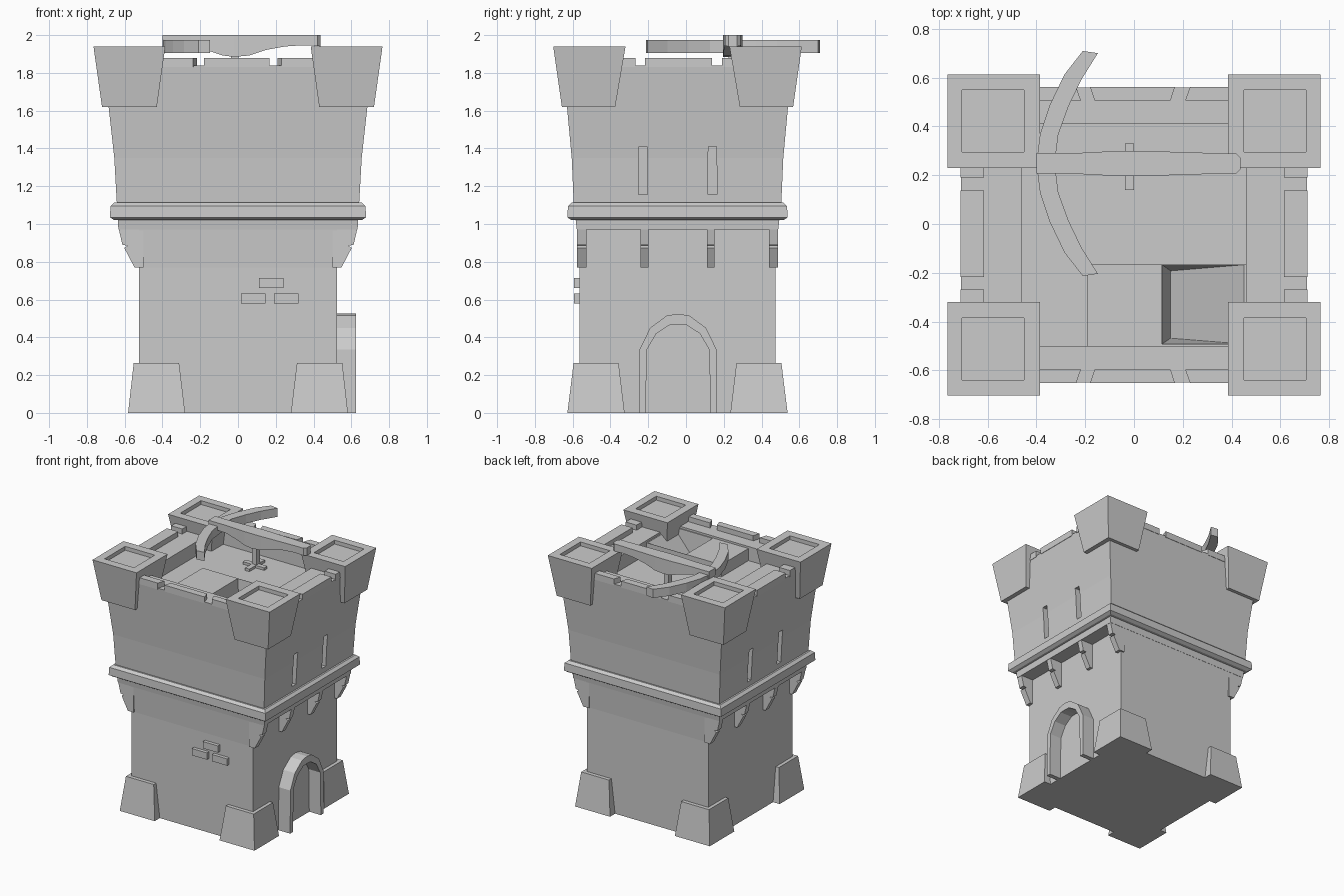
import bpy, bmesh
from mathutils import Vector

if "Cube" in bpy.data.objects:
    bpy.data.objects.remove(bpy.data.objects["Cube"])

CY = -0.045  # tower centre in y


def finish(name, bm):
    bmesh.ops.recalc_face_normals(bm, faces=bm.faces[:])
    me = bpy.data.meshes.new(name)
    bm.to_mesh(me)
    bm.free()
    ob = bpy.data.objects.new(name, me)
    bpy.context.collection.objects.link(ob)
    return ob


def loft(name, rings):
    """Closed skin through rings, each a list of points of equal count."""
    bm = bmesh.new()
    vs = [[bm.verts.new(p) for p in r] for r in rings]
    n = len(vs[0])
    for a, b in zip(vs, vs[1:]):
        for i in range(n):
            bm.faces.new((a[i], a[(i + 1) % n], b[(i + 1) % n], b[i]))
    bm.faces.new(vs[0])
    bm.faces.new(vs[-1])
    return finish(name, bm)


def rect(x0, x1, y0, y1, z):
    return [(x0, y0, z), (x1, y0, z), (x1, y1, z), (x0, y1, z)]


def centred(hx, hy, z):
    return rect(-hx, hx, CY - hy, CY + hy, z)


def box(name, x0, x1, y0, y1, z0, z1):
    return loft(name, [rect(x0, x1, y0, y1, z0), rect(x0, x1, y0, y1, z1)])


def corner(s, t, a, b, c, d, z):
    """Rectangle in corner (s, t), given distances from the tower centre."""
    return rect(s * a, s * b, CY + t * c, CY + t * d, z)


def cut(ob, cutter):
    cutter.hide_render = True
    cutter.hide_viewport = True
    cutter.display_type = 'WIRE'
    m = ob.modifiers.new("cut", 'BOOLEAN')
    m.operation = 'DIFFERENCE'
    m.solver = 'EXACT'
    m.object = cutter


# Lower and upper tower bodies; the upper one folds in to ledge and floor
loft("lower_tower", [centred(.525, .52, 0), centred(.525, .52, .77),
                     centred(.525, .533, 1.0)])
upper = loft("upper_tower", [
    centred(.633, .533, .97), centred(.637, .54, 1.03), centred(.642, .55, 1.12),
    centred(.655, .56, 1.35), centred(.685, .585, 1.62), centred(.708, .605, 1.84),
    centred(.46, .455, 1.84), centred(.46, .455, 1.73)])
loft("band", [centred(.655, .56, 1.02), centred(.678, .583, 1.035),
              centred(.675, .58, 1.095), centred(.655, .56, 1.113)])

# Corner turrets with sunken tops, and corner feet
for s in (-1, 1):
    for t in (-1, 1):
        loft("corner_turret", [
            corner(s, t, .43, .72, .33, .612, 1.62),
            corner(s, t, .385, .765, .275, .658, 1.94),
            corner(s, t, .45, .705, .34, .595, 1.94),
            corner(s, t, .45, .705, .34, .595, 1.91)])
        loft("corner_foot", [corner(s, t, .28, .582, .28, .583, 0),
                             corner(s, t, .312, .552, .312, .55, .265)])

# Low battlements: splayed on front and back, square on the sides
for t in (-1, 1):
    yo, yi = CY + t * .607, CY + t * .552
    for o0, o1, i0, i1 in ((-.5, -.237, -.5, -.218), (-.18, .168, -.162, .15),
                           (.23, .5, .21, .5)):
        loft("front_merlon", [[(o0, yo, z), (o1, yo, z), (i1, yi, z), (i0, yi, z)]
                              for z in (1.83, 1.88)])
for s in (-1, 1):
    for y0, y1 in ((-.45, -.268), (-.217, .138), (.19, .4)):
        box("side_merlon", s * .615, s * .71, y0, y1, 1.83, 1.88)

# Stair housing on the roof with a ramped opening
stair = box("stair_housing", -.19, .458, -.499, -.165, 1.7, 1.825)
hole = bmesh.new()
for p in rect(.115, .45, -.492, -.167, 1.9) + rect(.115, .45, -.492, -.167, 1.824):
    hole.verts.new(p)
hole.verts.new((.15, -.468, 1.5))
hole.verts.new((.15, -.192, 1.5))
bmesh.ops.convex_hull(hole, input=hole.verts[:])
hole = finish("stair_cutter", hole)
cut(stair, hole)
cut(upper, hole)

# Side arrow slits
for s in (-1, 1):
    for y in (-.228, .14):
        c = loft("slit_cutter", [rect(s * .6, s * .8, y - .024, y + .024, 1.155),
                                 rect(s * .61, s * .8, y - .022, y + .022, 1.41)])
        cut(upper, c)

# Stepped corbels under both side overhangs
corbel = [(.5, .77), (.548, .77), (.602, .873), (.585, .885), (.612, .89),
          (.634, .985), (.634, 1.02), (.5, 1.02)]
for s in (-1, 1):
    for y0, y1 in ((-.576, -.528), (-.242, -.198), (.11, .152), (.44, .486)):
        loft("corbel", [[(s * x, y, z) for x, z in corbel] for y in (y0, y1)])

# Doorway arch on the right side
outer = [(.207, 0), (.204, .335), (.148, .45), (.06, .515), (0, .525)]
inner = [(.172, 0), (.165, .335), (.115, .42), (.045, .465), (0, .468)]


def whole(half):
    return [(-y, z) for y, z in half] + [(y, z) for y, z in half[-2::-1]]


loft("door_arch", [[(x, -.042 + y, z) for y, z in whole(outer) + whole(inner)[::-1]]
                   for x in (.51, .625)])

# Raised bricks on the front
for x, z in ((.015, .58), (.19, .58), (.11, .66)):
    box("brick", x, x + .13, -.592, -.55, z, z + .053)

# Mounted crossbow: stock, bow, post and cross foot
BY = .248
stock = [(-.4, .042, 1.945), (-.25, .042, 1.94), (-.15, .047, 1.915),
         (-.08, .051, 1.892), (-.02, .052, 1.885), (.06, .051, 1.892),
         (.15, .048, 1.922), (.25, .045, 1.94), (.34, .042, 1.946),
         (.42, .041, 1.943), (.437, .022, 1.94)]
loft("crossbow_stock", [[(x, BY - w, z), (x, BY + w, z), (x, BY + w, 2), (x, BY - w, 2)]
                        for x, w, z in stock])
half = [(-.21, -.148, .461, .452), (-.285, -.215, .365, .345),
        (-.345, -.268, .24, .235), (-.385, -.31, .12, .12)]
path = [(a, b, -c, -d) for a, b, c, d in half] + [(-.4, -.325, 0, 0)] + half[::-1]
loft("crossbow_bow", [[(a, BY + c, 1.905), (b, BY + d, 1.905),
                       (b, BY + d, 1.973), (a, BY + c, 1.973)] for a, b, c, d in path])
box("crossbow_post", -.038, .002, BY - .022, BY + .022, 1.73, 1.9)
box("foot_bar", -.037, .001, .14, .33, 1.725, 1.75)
box("foot_bar", -.11, .074, .217, .255, 1.725, 1.75)
